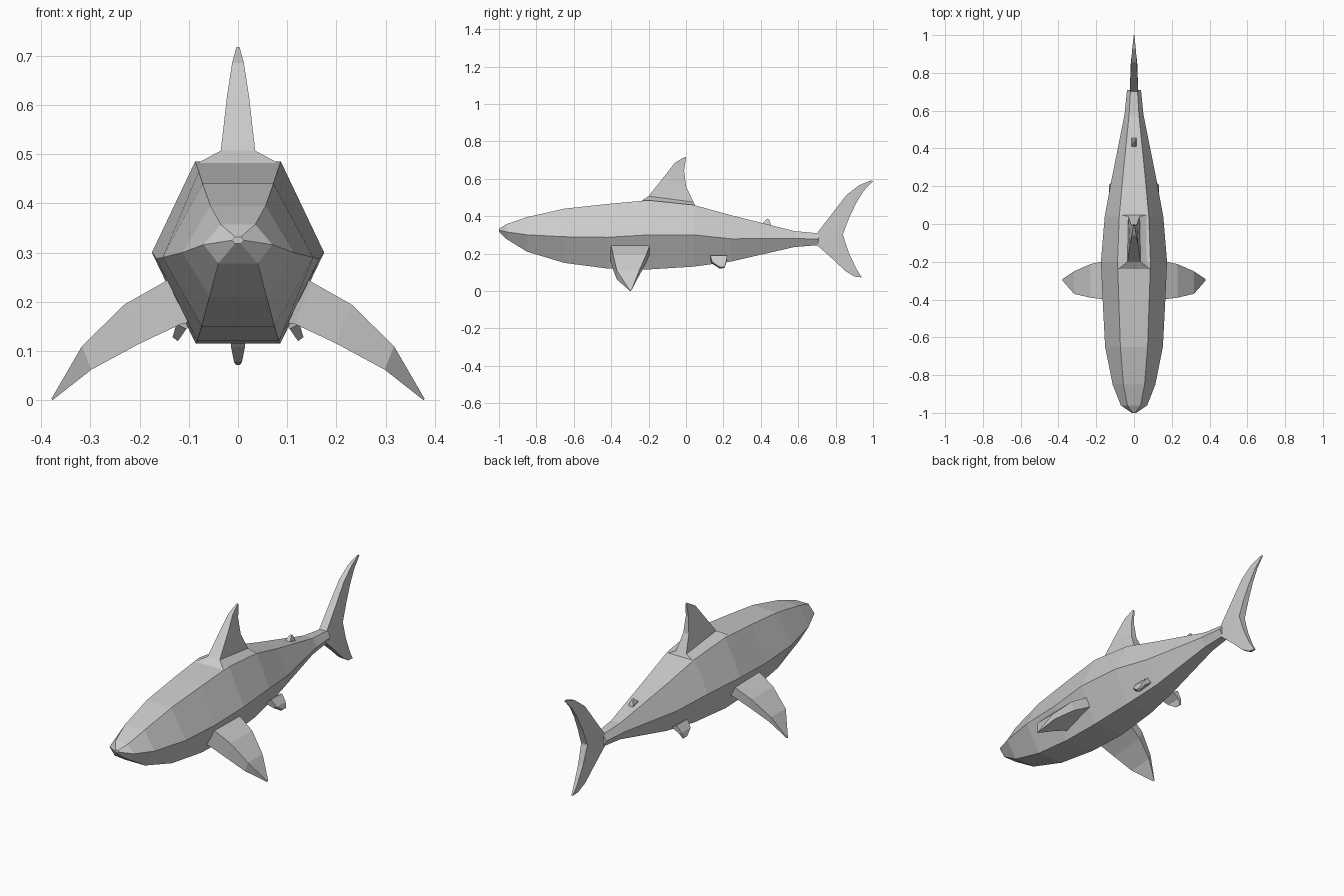
import bpy, bmesh
from mathutils import Vector


def loft(name, rings):
    """Skin a list of equal-sized point rings and cap both ends."""
    bm = bmesh.new()
    vs = [[bm.verts.new(p) for p in r] for r in rings]
    n = len(vs[0])
    for a, b in zip(vs, vs[1:]):
        for i in range(n):
            j = (i + 1) % n
            bm.faces.new((a[i], a[j], b[j], b[i]))
    bm.faces.new(vs[0])
    bm.faces.new(vs[-1])
    bmesh.ops.remove_doubles(bm, verts=bm.verts, dist=1e-5)
    bmesh.ops.recalc_face_normals(bm, faces=bm.faces)
    me = bpy.data.meshes.new(name)
    bm.to_mesh(me)
    bm.free()
    ob = bpy.data.objects.new(name, me)
    bpy.context.collection.objects.link(ob)
    return ob


def upright_fin(name, sections):
    """Centre-plane fin: lead y,z, trail y,z, half width at lead and trail."""
    return loft(name, [[(-a, y0, z0), (a, y0, z0), (b, y1, z1), (-b, y1, z1)]
                       for y0, z0, y1, z1, a, b in sections])


def side_fin(name, sections, thin):
    """Paired fin: upper x,z, lower x,z, lead y, trail y; mirrored across x."""
    rings = []
    for xu, zu, xl, zl, y0, y1 in sections:
        up, low = Vector((xu, 0, zu)), Vector((xl, 0, zl))
        back = low.lerp(up, thin)
        rings.append([up + Vector((0, y0, 0)), up + Vector((0, y1, 0)),
                      back + Vector((0, y1, 0)), low + Vector((0, y0, 0))])
    ob = loft(name, rings)
    ob.modifiers.new("mirror", 'MIRROR')
    return ob


# Body: y, top z, side z, bottom z, top / side / bottom half widths
body = [(-1.0, .332, .325, .318, .006, .012, .006),
        (-.96, .357, .316, .278, .035, .07, .04),
        (-.85, .395, .300, .210, .056, .113, .058),
        (-.65, .440, .290, .150, .072, .153, .074),
        (-.42, .465, .287, .120, .08, .165, .083),
        (-.20, .485, .300, .115, .087, .175, .086),
        (.04, .460, .300, .130, .078, .155, .075),
        (.24, .405, .279, .157, .060, .118, .055),
        (.58, .320, .280, .235, .026, .05, .026),
        (.71, .308, .278, .245, .018, .037, .018)]
loft("body", [[(-t, y, zt), (t, y, zt), (s, y, zs), (b, y, zb), (-b, y, zb), (-s, y, zs)]
              for y, zt, zs, zb, t, s, b in body])

# Main dorsal fin with flared base
upright_fin("dorsal_fin", [(-.24, .48, .05, .455, .085, .077),
                           (-.20, .507, .04, .475, .035, .03),
                           (-.11, .62, .0, .56, .022, .016),
                           (-.06, .685, -.01, .645, .012, .008),
                           (-.005, .718, 0, .712, .003, .003)])

# Small rear dorsal fin
upright_fin("rear_dorsal_fin", [(.40, .35, .46, .335, .014, .014),
                                (.415, .368, .452, .362, .012, .012),
                                (.435, .387, .445, .382, .004, .004)])

# Crescent tail fin, lower tip to upper tip
upright_fin("tail_fin", [(.90, .077, .94, .072, .008, .004),
                         (.85, .108, .91, .12, .014, .009),
                         (.785, .17, .87, .205, .018, .014),
                         (.70, .245, .84, .298, .022, .018),
                         (.70, .308, .84, .305, .022, .018),
                         (.775, .405, .872, .39, .019, .015),
                         (.855, .51, .91, .47, .015, .01),
                         (.925, .565, .95, .535, .01, .006),
                         (.985, .59, 1.0, .588, .003, .002)])

# Pectoral fins
side_fin("pectoral_fin", [(.10, .27, .08, .16, -.41, -.19),
                          (.15, .24, .115, .155, -.40, -.195),
                          (.23, .195, .20, .115, -.39, -.212),
                          (.317, .11, .298, .062, -.37, -.25),
                          (.379, .003, .377, .0, -.30, -.292)], .45)

# Pelvic fins
side_fin("pelvic_fin", [(.10, .19, .06, .165, .13, .22),
                        (.125, .155, .105, .145, .14, .215),
                        (.133, .128, .122, .12, .18, .205)], .3)
